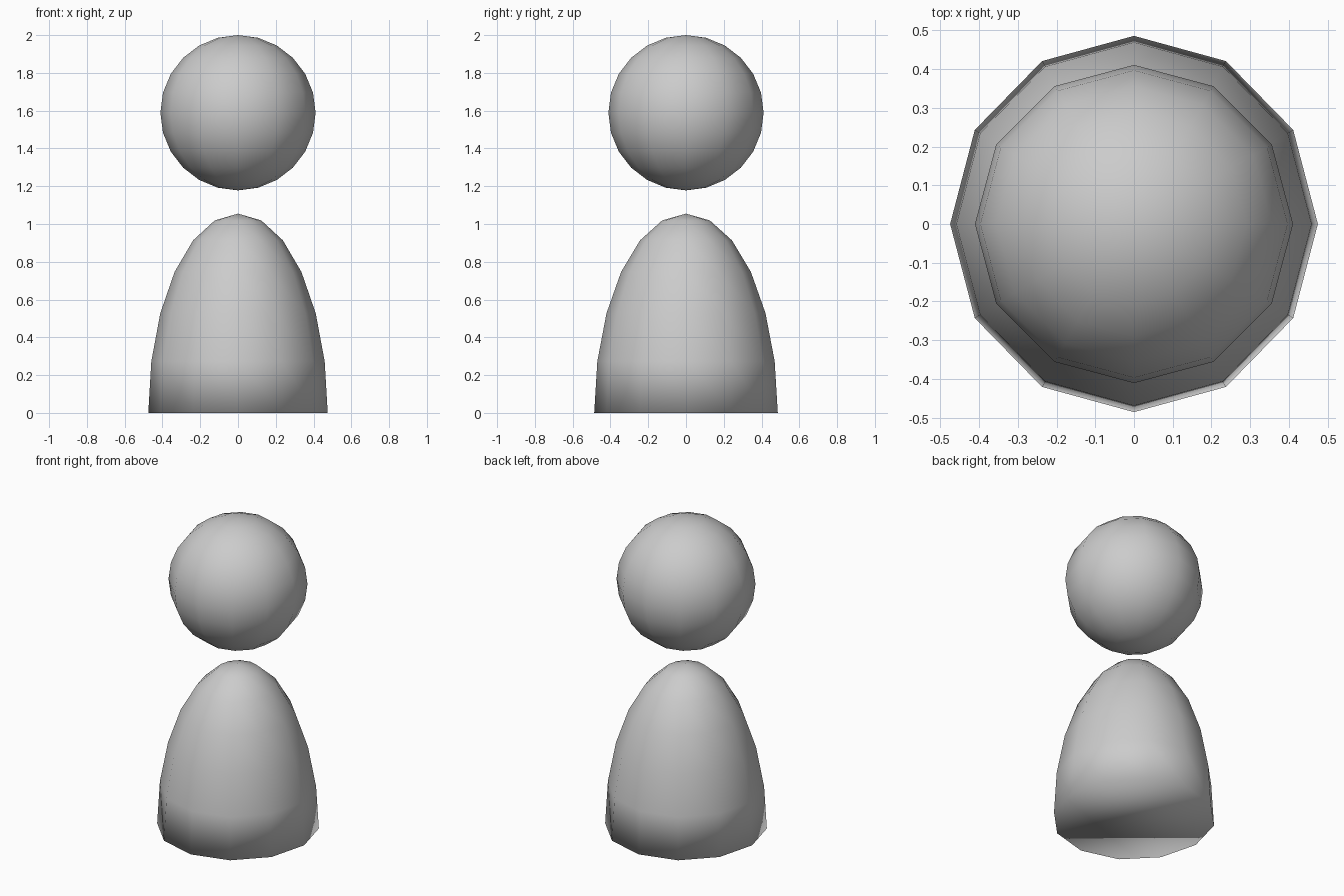
import bpy, bmesh
from mathutils import Matrix

if "Cube" in bpy.data.objects:
    bpy.data.objects.remove(bpy.data.objects["Cube"])


def make_dome(name, scale, z, half=False):
    bm = bmesh.new()
    bmesh.ops.create_uvsphere(bm, u_segments=12, v_segments=12, radius=1.0)
    if half:
        # keep the upper half and close it with a flat base
        low = [v for v in bm.verts if v.co.z < -0.01]
        bmesh.ops.delete(bm, geom=low, context='VERTS')
        rim = [e for e in bm.edges if e.is_boundary]
        bmesh.ops.contextual_create(bm, geom=rim)
    bmesh.ops.transform(bm, matrix=Matrix.Diagonal((*scale, 1.0)), verts=bm.verts)
    bmesh.ops.recalc_face_normals(bm, faces=bm.faces)
    for f in bm.faces:
        f.smooth = True
    mesh = bpy.data.meshes.new(name)
    bm.to_mesh(mesh)
    bm.free()
    obj = bpy.data.objects.new(name, mesh)
    obj.location.z = z
    bpy.context.collection.objects.link(obj)
    return obj


# rounded body standing on its flat base
make_dome("body", (0.475, 0.486, 1.055), 0.0, half=True)

# floating head
make_dome("head", (0.411, 0.411, 0.411), 1.589)
